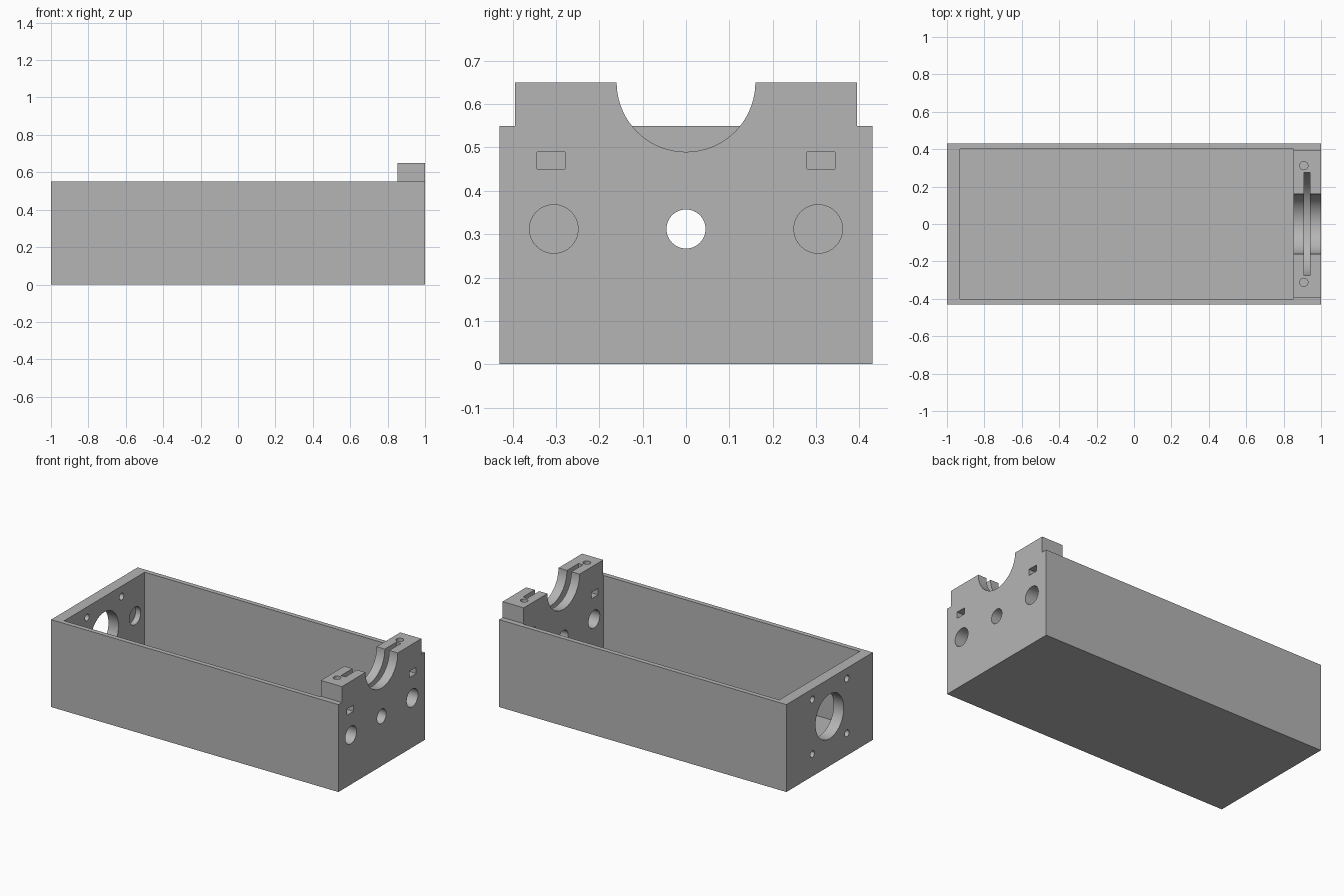
import bpy
import bmesh
from math import pi, radians
from mathutils import Matrix, Vector

cube = bpy.data.objects.get("Cube")
if cube:
    bpy.data.objects.remove(cube, do_unlink=True)

grey = bpy.data.materials.new("plain grey")
grey.use_nodes = True
colour = (0.46, 0.46, 0.46, 1)
grey.diffuse_color = colour
grey.node_tree.nodes["Principled BSDF"].inputs["Base Color"].default_value = colour

# Main dimensions
HALF_W, WALL_Y = 0.43, 0.40
RIM, TOP, FLOOR = 0.55, 0.65, 0.065
INNER_LEFT, INNER_RIGHT = -0.93, 0.853
HOLE_Z = 0.312


def make_object(name, bm):
    mesh = bpy.data.meshes.new(name)
    bm.to_mesh(mesh)
    bm.free()
    obj = bpy.data.objects.new(name, mesh)
    bpy.context.collection.objects.link(obj)
    mesh.materials.append(grey)
    return obj


def box(name, x, y, z):
    bm = bmesh.new()
    size = Vector((x[1] - x[0], y[1] - y[0], z[1] - z[0]))
    centre = Vector((sum(x), sum(y), sum(z))) / 2
    bmesh.ops.create_cube(bm, size=1, matrix=Matrix.Translation(centre) @ Matrix.Diagonal(size).to_4x4())
    return make_object(name, bm)


def cylinder(name, axis, centre, radius, span, segments=64):
    """Cylinder along x or z; centre holds the two other coordinates."""
    bm = bmesh.new()
    mid = sum(span) / 2
    if axis == "x":
        matrix = Matrix.Translation((mid, *centre)) @ Matrix.Rotation(pi / 2, 4, "Y")
    else:
        matrix = Matrix.Translation((*centre, mid))
    bmesh.ops.create_cone(bm, cap_ends=True, segments=segments, radius1=radius,
                          radius2=radius, depth=span[1] - span[0], matrix=matrix)
    return make_object(name, bm)


def cut(target, cutter):
    cutter.hide_render = True
    mod = target.modifiers.new("cut", "BOOLEAN")
    mod.operation = "DIFFERENCE"
    mod.solver = "EXACT"
    mod.object = cutter
    bpy.context.view_layer.objects.active = target
    bpy.ops.object.modifier_apply(modifier=mod.name)
    bpy.data.objects.remove(cutter, do_unlink=True)


# Housing block, lowered to the rim everywhere but the raised clamp end
housing = box("housing", (-1, 1), (-HALF_W, HALF_W), (0, TOP))
cut(housing, box("rim_cutter", (-1.1, INNER_RIGHT), (-0.5, 0.5), (RIM, 0.8)))
for side in (-1, 1):
    shoulder = sorted((side * 0.395, side * 0.5))
    cut(housing, box("shoulder_cutter", (0.8, 1.1), shoulder, (RIM, 0.8)))

# Open tray
cut(housing, box("tray_cutter", (INNER_LEFT, INNER_RIGHT), (-WALL_Y, WALL_Y), (FLOOR, 0.9)))

# Half-round saddle with a wider retaining groove
end_span = (0.8, 1.1)
cut(housing, cylinder("saddle_cutter", "x", (0, TOP), 0.16, end_span, 96))
cut(housing, cylinder("groove_cutter", "x", (0, TOP), 0.276, (0.91, 0.941), 96))

# Clamp end: centre hole, rod holes, nut slots and clamp screw holes
cut(housing, cylinder("centre_hole_cutter", "x", (0, HOLE_Z), 0.045, end_span))
for side in (-1, 1):
    cut(housing, cylinder("rod_hole_cutter", "x", (side * 0.305, HOLE_Z), 0.056, end_span))
    slot = sorted((side * 0.279, side * 0.344))
    cut(housing, box("nut_slot_cutter", end_span, slot, (0.45, 0.49)))
    cut(housing, cylinder("clamp_screw_cutter", "z", (0.908, side * 0.312), 0.022, (0.42, 0.8), 32))

# Motor end: large opening, four screw holes and blind rod sockets
wall_span = (-1.1, -0.88)
cut(housing, cylinder("motor_opening_cutter", "x", (0, HOLE_Z), 0.14, wall_span, 96))
for side in (-1, 1):
    for level in (-1, 1):
        place = (side * 0.172, HOLE_Z + level * 0.172)
        cut(housing, cylinder("motor_screw_cutter", "x", place, 0.021, wall_span, 32))
    cut(housing, cylinder("rod_socket_cutter", "x", (side * 0.305, HOLE_Z), 0.056, (-0.965, -0.88)))

# Merge flat areas and smooth only the round bores
bm = bmesh.new()
bm.from_mesh(housing.data)
bmesh.ops.remove_doubles(bm, verts=bm.verts, dist=0.0001)
bmesh.ops.dissolve_limit(bm, angle_limit=radians(0.5), verts=bm.verts, edges=bm.edges)
bm.to_mesh(housing.data)
bm.free()
bpy.ops.object.select_all(action="DESELECT")
housing.select_set(True)
bpy.context.view_layer.objects.active = housing
bpy.ops.object.shade_smooth_by_angle(angle=radians(30))
